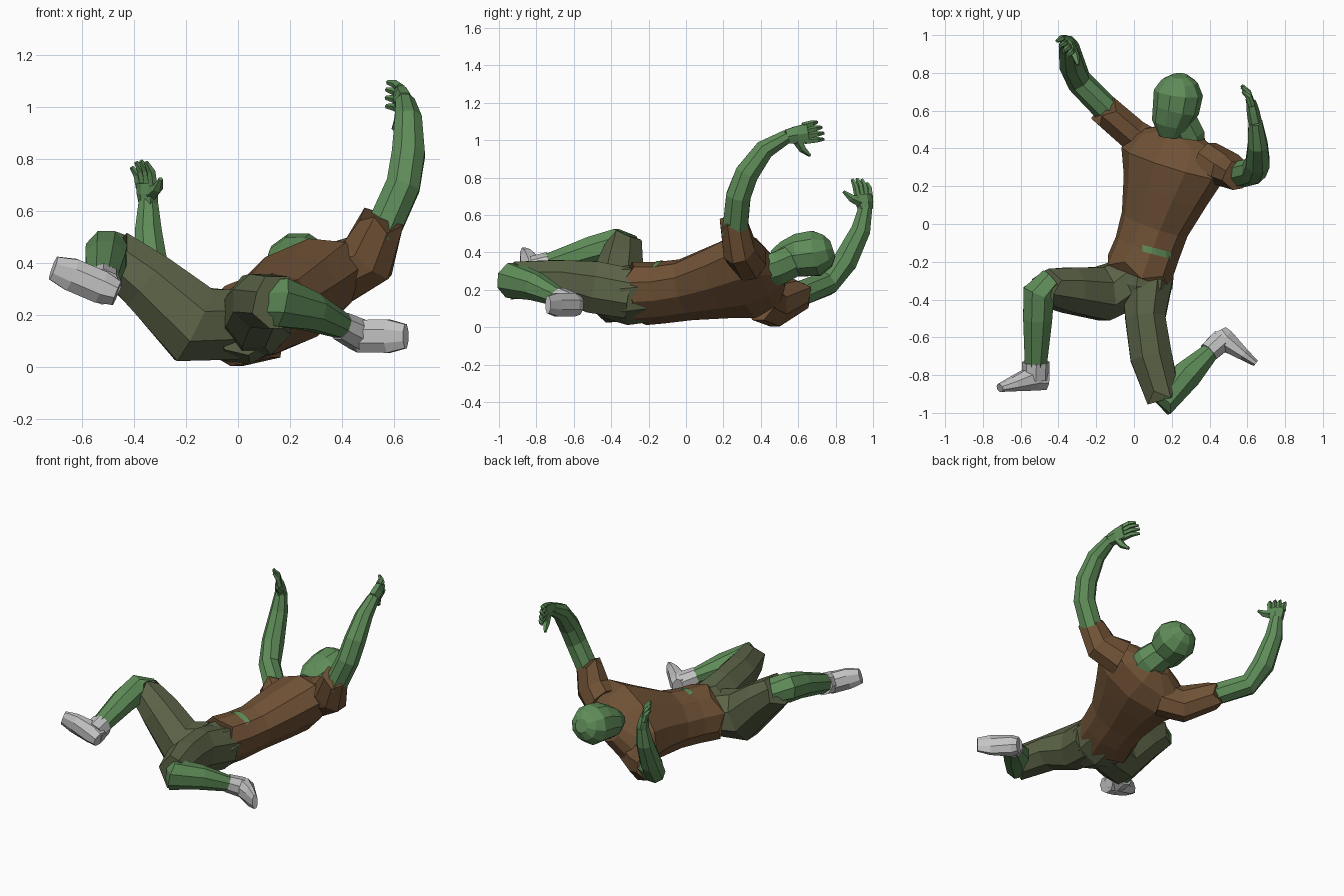
import bpy, bmesh, math
from mathutils import Vector
from mathutils.bvhtree import BVHTree


def mat(name, rgb):
    m = bpy.data.materials.new(name)
    m.diffuse_color = (*rgb, 1)
    return m


GREEN = mat("green skin", (0.115, 0.265, 0.10))
BROWN = mat("brown shirt", (0.16, 0.083, 0.036))
OLIVE = mat("olive trousers", (0.105, 0.125, 0.062))
GREY = mat("grey shoes", (0.55, 0.55, 0.55))


def finish(name, bm, material):
    bmesh.ops.recalc_face_normals(bm, faces=bm.faces)
    me = bpy.data.meshes.new(name)
    bm.to_mesh(me)
    me.materials.append(material)
    ob = bpy.data.objects.new(name, me)
    bpy.context.collection.objects.link(ob)
    return ob


def loft(name, material, side, rings, sides=8, rag=0.0):
    """Flat-faced body part: rings are (x, y, z, half width along side, half depth)."""
    bm = bmesh.new()
    pts = [Vector(r[:3]) for r in rings]
    k = 1 / math.cos(math.pi / sides) ** 0.5
    loops = []
    for i, r in enumerate(rings):
        t = (pts[min(i + 1, len(pts) - 1)] - pts[max(i - 1, 0)]).normalized()
        u = Vector(side)
        u = (u - t * u.dot(t)).normalized()
        v = t.cross(u)
        w, d = r[3] * k, r[-1] * k
        loop = []
        for j in range(sides):
            a = 2 * math.pi * (j + 0.5) / sides
            p = pts[i] + u * w * math.cos(a) + v * d * math.sin(a)
            if rag and i == len(rings) - 1:      # torn hem
                p += t * rag * (1 if j % 2 else -1)
            loop.append(bm.verts.new(p))
        loops.append(loop)
    for a, b in zip(loops, loops[1:]):
        for j in range(sides):
            bm.faces.new((a[j], a[j - 1], b[j - 1], b[j]))
    bm.faces.new(loops[0])
    bm.faces.new(loops[-1])
    return finish(name, bm, material)


def hand(name, wrist, knuckles, thumb_dir, curl):
    """Palm, four curled fingers and a thumb."""
    w, e, u, c = (Vector(p) for p in (wrist, knuckles, thumb_dir, curl))
    d = (e - w).normalized()
    mid = (w + e) / 2
    loft(name + "_palm", GREEN, u, [(*w, .04, .034), (*mid, .05, .032), (*e, .054, .024)], 6)
    for i, length in enumerate((.06, .08, .085, .08)):
        b = e + u * (-.041 + .027 * i)
        m = b + d * length * .55 + u * (i - 1.5) * .003 + c * .008
        tip = b + d * length + u * (i - 1.5) * .005 + c * .038
        loft(f"{name}_finger_{i + 1}", GREEN, u,
             [(*(b - d * .02), .017), (*m, .015), (*tip, .008)], 5)
    b = mid + u * .03
    loft(name + "_thumb", GREEN, d,
         [(*b, .025), (*(b + u * .05 + d * .02 + c * .01), .019),
          (*(b + u * .09 + d * .055 + c * .025), .008)], 5)


# Torso, rolled toward one shoulder
TILT = (.80, -.25, .54)
shirt = loft("shirt_body", BROWN, TILT, [
    (.235, .50, .30, .09, .08), (.23, .435, .275, .275, .125), (.205, .32, .272, .31, .178),
    (.165, .18, .24, .25, .165), (.11, 0, .20, .195, .145), (.07, -.13, .185, .185, .15),
    (.025, -.25, .18, .19, .155)], 10, .025)
loft("trouser_hips", OLIVE, (.72, -.45, .45), [
    (.05, -.18, .18, .17, .14), (.03, -.32, .17, .175, .15), (.02, -.44, .165, .115, .115)])

# Belly tear showing skin, laid on the shirt surface
bm = bmesh.new()
bm.from_mesh(shirt.data)
tree = BVHTree.FromBMesh(bm)
bm.free()
bm = bmesh.new()
rows = []
for i in range(7):
    s = i / 6
    pair = []
    for y in (-.11 - .04 * s, -.145 - .04 * s):
        hit = tree.ray_cast(Vector((.045 + .15 * s, y, 2)), Vector((0, 0, -1)))[0]
        pair.append(bm.verts.new(hit + Vector((0, 0, .006))))
    rows.append(pair)
for a, b in zip(rows, rows[1:]):
    bm.faces.new((a[0], a[1], b[1], b[0]))
finish("shirt_tear", bm, GREEN)

# Neck and head
loft("neck", GREEN, TILT, [(.28, .40, .29, .10, .085), (.275, .48, .31, .105, .085),
                           (.235, .58, .36, .09, .085)])
loft("head", GREEN, (.92, -.2, .3), [
    (.19, .462, .355, .055, .055), (.195, .53, .365, .10, .095), (.222, .61, .385, .122, .118),
    (.235, .695, .395, .128, .124), (.24, .755, .41, .095, .09), (.24, .785, .42, .045, .045)], 10)

# Sleeves
loft("right_sleeve", BROWN, (0, 0, 1), [(.12, .40, .15, .12, .09), (.0, .47, .115, .115, .088),
                                       (-.15, .60, .175, .085)], 8, .022)
loft("left_sleeve", BROWN, (0, 1, 0), [(.38, .34, .36, .10, .125), (.50, .285, .42, .09, .115),
                                      (.553, .255, .56, .075, .085)], 8, .022)

# Arms and hands
loft("right_arm", GREEN, (1, 0, 0), [
    (-.09, .55, .155, .07), (-.29, .755, .235, .066), (-.33, .85, .35, .068),
    (-.345, .935, .52, .054), (-.345, .96, .64, .038)])
loft("left_arm", GREEN, (1, 0, 0), [
    (.545, .26, .50, .07), (.635, .28, .70, .068), (.655, .325, .82, .066),
    (.655, .42, .95, .054), (.642, .54, 1.02, .038)])
hand("right_hand", (-.345, .958, .63), (-.352, .95, .71), (.6, -.8, 0), (-.6, -.4, 0))
hand("left_hand", (.642, .535, 1.018), (.62, .65, 1.038), (0, .15, -1), (-.9, 0, 0))

# Trouser legs
loft("right_trouser_leg", OLIVE, (0, 1, 0), [
    (-.02, -.31, .165, .14), (-.17, -.37, .165, .148, .16), (-.34, -.35, .325, .125, .125),
    (-.465, -.335, .425, .10)], 8, .025)
loft("left_trouser_leg", OLIVE, (1, 0, 0), [
    (.07, -.30, .18, .14), (.06, -.50, .215, .11, .145), (.09, -.70, .255, .115, .108),
    (.15, -.90, .25, .094, .104)], 8, .03)

# Lower legs
loft("right_shin", GREEN, (1, 0, 0), [
    (-.43, -.31, .42, .08), (-.505, -.37, .438, .09), (-.51, -.50, .41, .08),
    (-.52, -.75, .33, .06)])
loft("left_shin", GREEN, (0, 0, 1), [
    (.12, -.84, .25, .085), (.165, -.925, .25, .098, .088), (.28, -.80, .215, .075, .08),
    (.42, -.66, .15, .045)])


# Shoes: ankle cuff plus a wedge from heel to toe
def shoe(name, side, cuff, wedge):
    loft(name + "_cuff", GREY, side, cuff)
    loft(name, GREY, side, wedge)


shoe("right_shoe", (.4, 0, .9), [(-.52, -.73, .33, .07), (-.52, -.82, .31, .068)],
     [(-.465, -.82, .285, .05, .06), (-.53, -.815, .31, .066, .07),
      (-.64, -.848, .357, .066, .04), (-.71, -.868, .382, .048, .022)])
shoe("left_shoe", (0, 0, 1), [(.395, -.68, .16, .055), (.465, -.615, .125, .062)],
     [(.45, -.57, .115, .05, .045), (.475, -.612, .12, .066, .062),
      (.58, -.69, .12, .066, .034), (.645, -.738, .12, .048, .018)])
